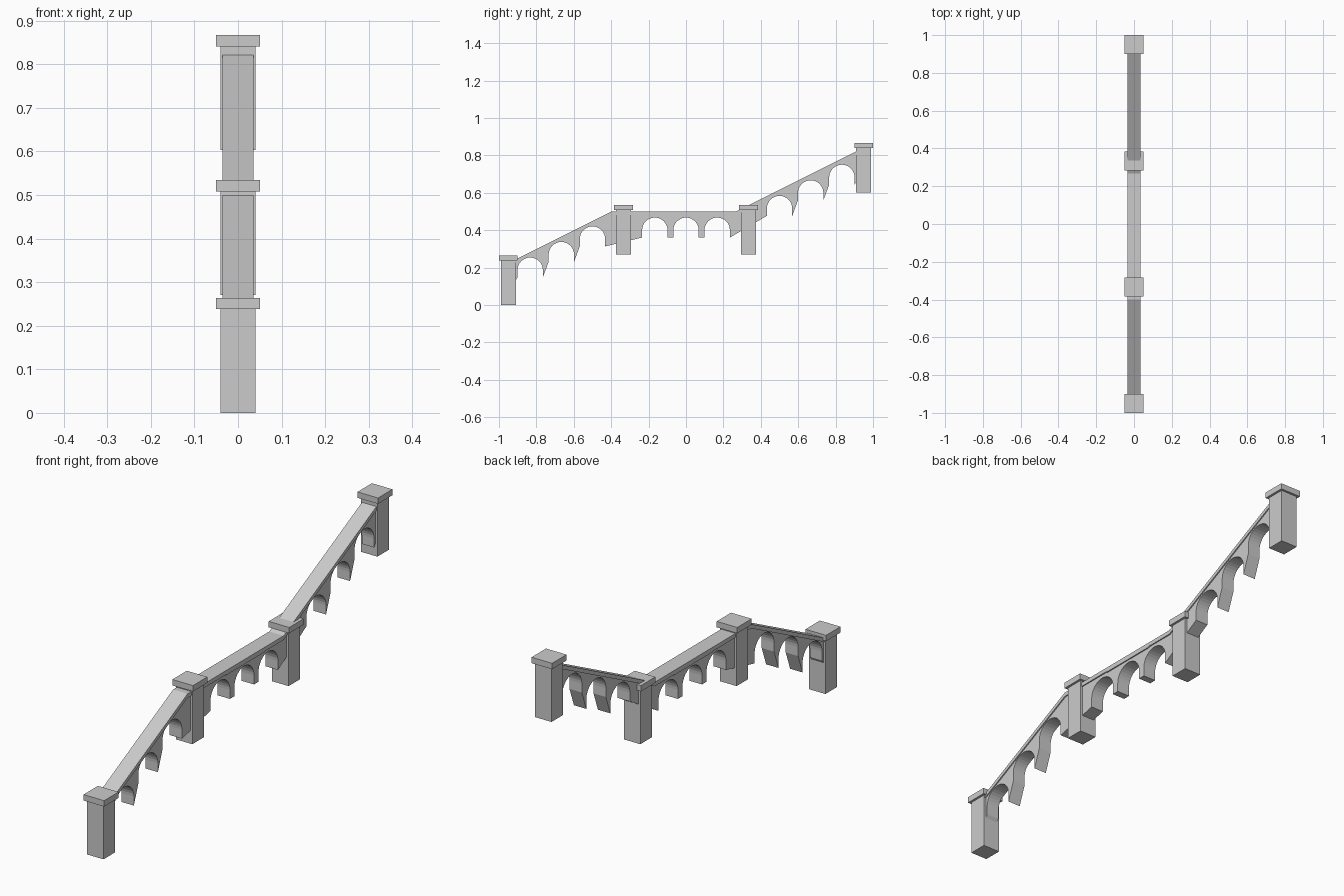
import bpy, bmesh, math

if "Cube" in bpy.data.objects:
    bpy.data.objects.remove(bpy.data.objects["Cube"], do_unlink=True)

stone = bpy.data.materials.new("grey stone")
stone.use_nodes = True
COLOR = (0.6, 0.6, 0.6, 1)
stone.diffuse_color = COLOR
bsdf = next(n for n in stone.node_tree.nodes if n.type == 'BSDF_PRINCIPLED')
bsdf.inputs["Base Color"].default_value = COLOR
bsdf.inputs["Roughness"].default_value = 0.8


def prism(name, profile, half_width):
    """Extrude a side profile of (y, z) points across x."""
    bm = bmesh.new()
    face = bm.faces.new([bm.verts.new((-half_width, y, z)) for y, z in profile])
    out = bmesh.ops.extrude_face_region(bm, geom=[face])
    verts = [g for g in out["geom"] if isinstance(g, bmesh.types.BMVert)]
    bmesh.ops.translate(bm, verts=verts, vec=(2 * half_width, 0, 0))
    bmesh.ops.recalc_face_normals(bm, faces=bm.faces[:])
    mesh = bpy.data.meshes.new(name)
    bm.to_mesh(mesh)
    bm.free()
    mesh.materials.append(stone)
    obj = bpy.data.objects.new(name, mesh)
    bpy.context.collection.objects.link(obj)
    return obj


def block(name, y, z0, z1, half):
    prism(name, [(y - half, z0), (y + half, z0), (y + half, z1), (y - half, z1)], half)


# Deck line: rising, level, rising again
BEND_LOW, BEND_HIGH, LEVEL, SLOPE = -0.4, 0.267, 0.5, 0.5
START, END = -0.93, 0.92


def deck(y):
    return LEVEL + SLOPE * (min(0, y - BEND_LOW) + max(0, y - BEND_HIGH))


# Pillars with square caps
for label, y, base in (("lowest", -0.95, 0.0), ("lower", -0.334, 0.27),
                       ("upper", 0.334, 0.27), ("highest", 0.95, 0.603)):
    block(label + "_pillar", y, base, base + 0.24, 0.04)
    block(label + "_pillar_cap", y, base + 0.238, base + 0.264, 0.05)

# Paving slabs along the deck
TILE = 0.4 / 3
cuts = [START] + [TILE * (i + 0.5) for i in range(-7, -3)] + [BEND_LOW, -2 * TILE, -TILE,
        TILE, BEND_HIGH] + [TILE * (i + 0.5) for i in range(3, 7)] + [END]
for i, (a, b) in enumerate(zip(cuts, cuts[1:])):
    thick = 0.021 if a == -TILE else 0.018
    prism(f"deck_slab_{i + 1}", [(a, deck(a) - thick), (b, deck(b) - thick),
                                 (b, deck(b)), (a, deck(a))], 0.035)

# Arcade wall: upright arches whose feet step up with the slope
RADIUS, HEIGHT, STEP, SEGMENTS = 0.068, 0.107, 1 / 12, 16
crowns = ([0.421 - STEP * k for k in (2, 1, 0)] + [0.468] * 3
          + [0.584 + STEP * k for k in range(3)])
centres = [-5 / 6, -4 / 6, -0.5, -1 / 6, 0, 1 / 6, 0.5, 4 / 6, 5 / 6]

outline = [(START, crowns[0] - HEIGHT - 0.045)]
for y, crown in zip(centres, crowns):
    outline.append((y - RADIUS, crown - HEIGHT))
    for s in range(SEGMENTS + 1):
        t = math.pi * (1 - s / SEGMENTS)
        outline.append((y + RADIUS * math.cos(t), crown - RADIUS + RADIUS * math.sin(t)))
    outline.append((y + RADIUS, crown - HEIGHT))
outline.append((END, crowns[-1] - HEIGHT + 0.03))
outline += [(y, deck(y) - 0.017) for y in (END, BEND_HIGH, BEND_LOW, START)]
prism("arcade_wall", outline, 0.03)
